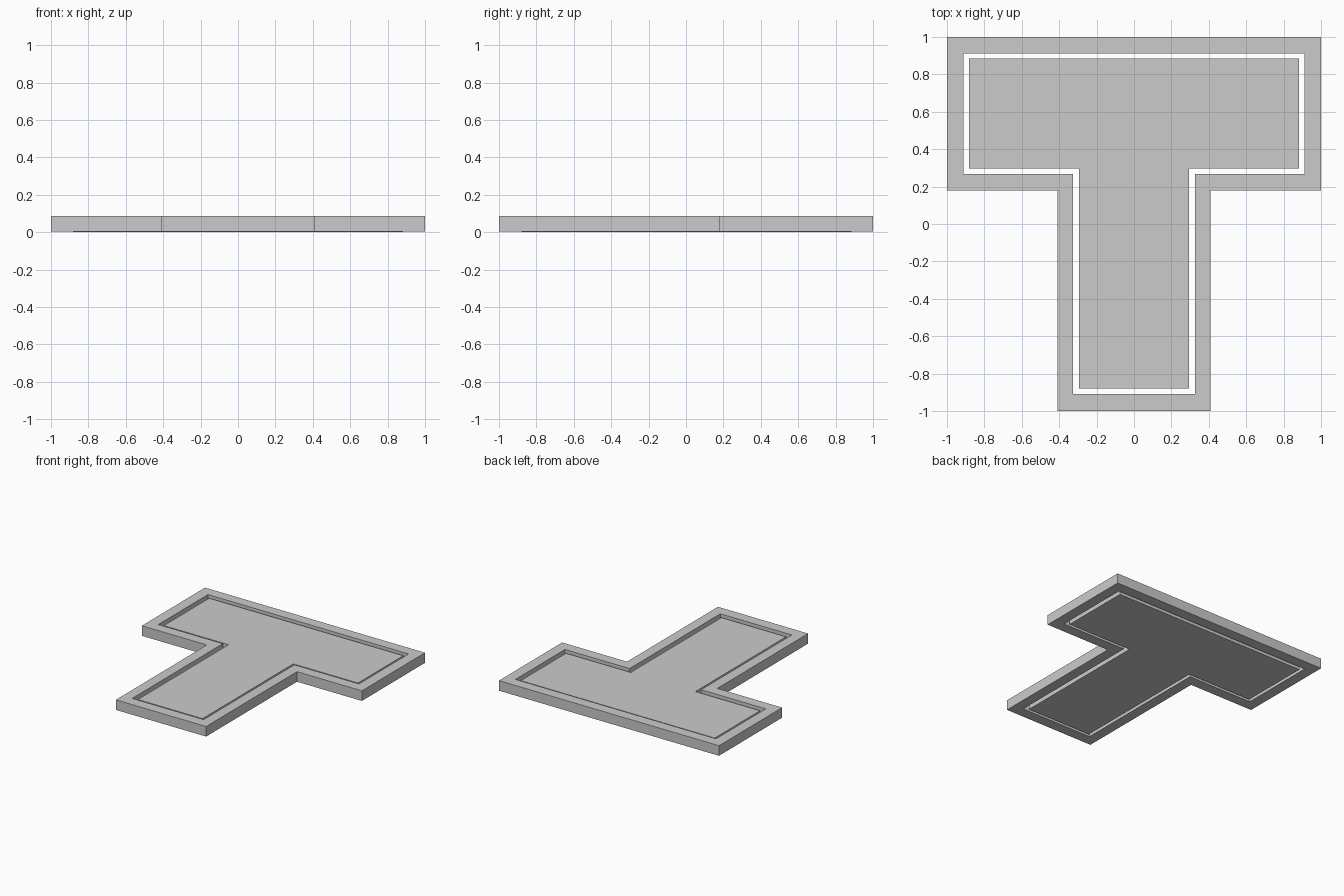
import bpy, bmesh

if "Cube" in bpy.data.objects:
    bpy.data.objects.remove(bpy.data.objects["Cube"])


def tee(half, stem, low, top, bottom):
    """T outline, anticlockwise from the stem foot."""
    return [(-stem, bottom), (stem, bottom), (stem, low), (half, low),
            (half, top), (-half, top), (-half, low), (-stem, low)]


def build(name, z0, z1, outer, inner=None):
    bm = bmesh.new()

    def ring(pts, z):
        return [bm.verts.new((x, y, z)) for x, y in pts]

    def bridge(a, b):
        n = len(a)
        for i in range(n):
            j = (i + 1) % n
            bm.faces.new((a[i], a[j], b[j], b[i]))

    lo, hi = ring(outer, z0), ring(outer, z1)
    bridge(lo, hi)
    if inner:
        ilo, ihi = ring(inner, z0), ring(inner, z1)
        bridge(hi, ihi)
        bridge(ihi, ilo)
        bridge(ilo, lo)
    else:
        bm.faces.new(hi)
        bm.faces.new(lo[::-1])
    bmesh.ops.recalc_face_normals(bm, faces=bm.faces)
    me = bpy.data.meshes.new(name)
    bm.to_mesh(me)
    bm.free()
    ob = bpy.data.objects.new(name, me)
    bpy.context.collection.objects.link(ob)
    return ob


# Raised border frame
build("border_frame", 0.005, 0.088,
      tee(1.0, 0.41, 0.18, 1.0, -1.0),
      tee(0.912, 0.325, 0.268, 0.912, -0.91))

# Slightly recessed centre panel, separated from the frame by a narrow gap
build("centre_panel", 0.0, 0.076, tee(0.882, 0.294, 0.298, 0.886, -0.88))
